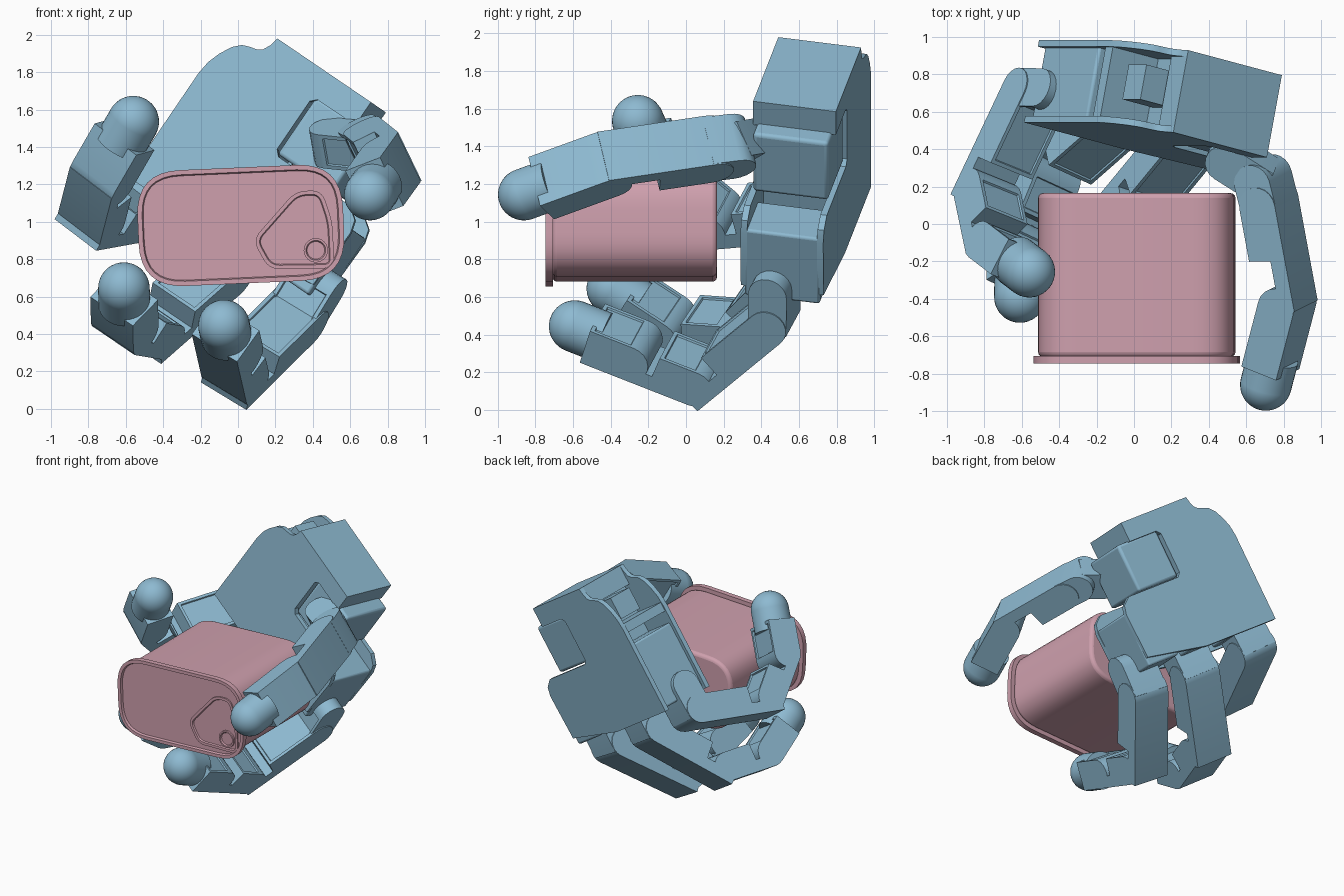
import bpy, bmesh
from math import cos, sin, acos, atan2, pi, radians
from mathutils import Vector, Matrix

if "Cube" in bpy.data.objects:
    bpy.data.objects.remove(bpy.data.objects["Cube"])


def material(name, rgb):
    m = bpy.data.materials.new(name)
    m.use_nodes = True
    m.diffuse_color = (*rgb, 1)
    m.node_tree.nodes["Principled BSDF"].inputs["Base Color"].default_value = (*rgb, 1)
    return m


BLUE = material("steel blue", (0.27, 0.49, 0.64))
PINK = material("dusty pink", (0.62, 0.35, 0.42))


def frame(x, y, z, origin):
    m = Matrix((x, y, z)).transposed().to_4x4()
    m.translation = origin
    return m


def finish(name, bm, mat, matrix):
    bmesh.ops.recalc_face_normals(bm, faces=bm.faces)
    me = bpy.data.meshes.new(name)
    bm.to_mesh(me)
    bm.free()
    me.materials.append(mat)
    ob = bpy.data.objects.new(name, me)
    ob.matrix_world = matrix
    bpy.context.collection.objects.link(ob)
    ob.select_set(True)
    bpy.context.view_layer.objects.active = ob
    return ob


def prism(name, pts, z0, z1, matrix, mat=BLUE, inset=None, bevel=0):
    """Extrude a 2D outline from z0 to z1; inset = (direction, width, depth)."""
    bm = bmesh.new()
    face = bm.faces.new([bm.verts.new((p[0], p[1], z0)) for p in pts])
    ext = bmesh.ops.extrude_face_region(bm, geom=[face])["geom"]
    bmesh.ops.translate(bm, vec=(0, 0, z1 - z0),
                        verts=[g for g in ext if isinstance(g, bmesh.types.BMVert)])
    bmesh.ops.recalc_face_normals(bm, faces=bm.faces)
    if inset:
        d, width, depth = inset
        target = max(bm.faces, key=lambda f: f.normal.dot(Vector(d)) * f.calc_area())
        bmesh.ops.inset_region(bm, faces=[target], thickness=width, depth=0)
        bmesh.ops.inset_region(bm, faces=[target], thickness=0.006, depth=-depth)
    ob = finish(name, bm, mat, matrix)
    if bevel:
        mod = ob.modifiers.new("soft edges", "BEVEL")
        mod.width, mod.segments = bevel, 3
        mod.limit_method, mod.angle_limit = "ANGLE", radians(40)
    return ob


def rect(x0, x1, y0, y1):
    return [(x0, y0), (x1, y0), (x1, y1), (x0, y1)]


def rounded(pts, k, n=8):
    """Blend every corner of a polygon with a short curve."""
    out = []
    for i, p in enumerate(pts):
        c = Vector(p)
        a = c + (Vector(pts[i - 1]) - c).normalized() * k
        b = c + (Vector(pts[(i + 1) % len(pts)]) - c).normalized() * k
        for j in range(n + 1):
            t = j / n
            out.append(a * (1 - t) ** 2 + c * 2 * t * (1 - t) + b * t * t)
    return out


# Palm frame: across the palm, towards the fingers, towards the back of the hand
T = Vector((0.178, 0.977, -0.122)).normalized()
W = Vector((0.809, -0.21, -0.55))
W = (W - T * W.dot(T)).normalized()
L = T.cross(W)
PALM = frame(W, L, T, Vector((0.21, 0.49, 1.98)))
THICK = 0.45

# Palm: two outer plates with a thumb notch, a wrist block and inner walls
outline = [(0, 0), (-0.01, 0.05), (-0.03, 0.09), (-0.06, 0.11), (-0.1, 0.12),
           (-0.14, 0.135), (-0.18, 0.175), (-0.215, 0.24), (-0.24, 0.31), (-0.25, 0.39),
           (-0.25, 1.06), (0.4, 1.06), (0.92, 0.98), (0.93, 0.64), (0.91, 0.57),
           (0.84, 0.52), (0.37, 0.52), (0.34, 0.49), (0.34, 0.18), (0.37, 0.15),
           (0.62, 0.15), (0.62, 0)]
prism("palm_front_plate", outline, 0, 0.035, PALM)
prism("palm_back_plate", outline, THICK - 0.035, THICK, PALM)
prism("wrist_block", rect(0, 0.62, 0, 0.15), 0, THICK, PALM)
prism("palm_core", rect(0.06, 0.34, 0.15, 0.9), 0.03, 0.42, PALM)
prism("palm_side_rib", rect(-0.24, 0.06, 0.36, 0.43), 0.03, 0.42, PALM)
prism("inner_motor", rect(-0.14, 0.06, 0.16, 0.33), 0.15, 0.34, PALM)
prism("thumb_motor", rect(0.35, 0.72, 0.14, 0.51), 0.02, 0.43, PALM, bevel=0.02)
for i, (a, b) in enumerate(((-0.08, 0.52), (0.38, 0.6), (0.785, 0.62))):
    prism(f"finger_motor_{i + 1}", rect(a - 0.14, a + 0.14, b, 1.04), 0.02, 0.43,
          PALM, bevel=0.015)

# Finger links: a motor body rounded at the joint, with a back plate to the next joint
HALF, WIDE, RAD = 0.106, 0.147, 0.138


def link(name, p0, p1, lat, far=0.08, body=0.6, wide=WIDE):
    e = (p1 - p0).normalized()
    n = e.cross(lat).normalized()
    length = (p1 - p0).length
    arc = [(HALF * cos(t), HALF * sin(t))
           for t in (pi / 2 + pi * i / 10 for i in range(11))]
    end = length + far
    if body < 1:
        pts = arc + [(length * body, -HALF), (length * body + 0.01, 0.02),
                     (end, 0.02), (end, HALF)]
    else:
        pts = arc + [(end, -HALF), (end, HALF)]
    return prism(name, pts, -wide, wide, frame(e, n, e.cross(n), p0),
                 inset=((0, -1, 0), 0.03, 0.01))


def fingertip(name, base, tip):
    e = (tip - base).normalized()
    bm = bmesh.new()
    bmesh.ops.create_uvsphere(bm, u_segments=32, v_segments=20, radius=RAD)
    bmesh.ops.create_cone(bm, cap_ends=True, segments=32, radius1=RAD, radius2=RAD,
                          depth=0.16, matrix=Matrix.Translation((0, 0, -0.08)))
    finish(name, bm, BLUE, Matrix.Translation(tip) @ e.to_track_quat("Z", "Y").to_matrix().to_4x4())


LEN = (0.595, 0.37, 0.35)


def finger(name, knuckle, tip, bend, fan):
    """Curl a three-link finger from its knuckle so that it ends at tip."""
    k, tip = PALM @ Vector(knuckle), Vector(tip)
    u = (L + W * fan).normalized()
    v = tip - k
    v = (v - u * v.dot(u)).normalized()
    lat = u.cross(v)

    def ray(angle):
        return u * cos(angle) + v * sin(angle)

    j2 = k + ray(radians(bend)) * LEN[0]
    r = tip - j2
    c = (LEN[1] ** 2 + r.length_squared - LEN[2] ** 2) / (2 * LEN[1] * r.length)
    j3 = j2 + ray(atan2(r.dot(v), r.dot(u)) - acos(max(-1, min(1, c)))) * LEN[1]
    link(name + "_base", k - u * 0.2, k, lat, far=0.03, body=1, wide=0.14)
    link(name + "_lower_link", k, j2, lat, body=0.7)
    link(name + "_middle_link", j2, j3, lat, far=0.02)
    link(name + "_end_link", j3, tip, lat, far=-0.1, body=1)
    fingertip(name + "_tip", j3, tip)


finger("first_finger", (-0.14, 1.17, 0.175), (-0.56, -0.255, 1.535), 72, -0.05)
finger("second_finger", (0.41, 1.18, 0.175), (-0.61, -0.39, 0.645), 36, 0)
finger("third_finger", (0.894, 1.17, 0.175), (-0.075, -0.59, 0.445), 42, 0.05)

# Thumb
root, t1, t2, t3 = (Vector(p) for p in ((0.69, 0.24, 1.40), (0.72, 0.12, 1.385),
                                        (0.82, -0.42, 1.305), (0.705, -0.86, 1.145)))
lat = (t2 - t1).cross(t3 - t2).normalized()
link("thumb_mount", Vector((0.50, 0.36, 1.42)), root, lat, far=0.02, body=1, wide=0.1)
link("thumb_base", root, t1, lat, far=0.02, body=1, wide=0.14)
link("thumb_lower_link", t1, t2, lat, far=0.03, body=0.52)
link("thumb_end_link", t2, t3, lat, far=-0.1, body=1)
fingertip("thumb_tip", t2, t3)

# Tin can: body, front rim with sunken lid, and pull tab
tilt = radians(2.5)
CAN = frame(Vector((cos(tilt), 0, sin(tilt))), Vector((-sin(tilt), 0, cos(tilt))),
            Vector((0, -1, 0)), Vector((0.015, 0, 0.98)))


def can_outline(w, h, k):
    return rounded(rect(-w / 2, w / 2, -h / 2, h / 2), k)


prism("can_body", can_outline(1.05, 0.57, 0.22), -0.165, 0.71, CAN, PINK, bevel=0.025)
prism("can_rim", can_outline(1.10, 0.62, 0.24), 0.705, 0.745, CAN, PINK,
      inset=((0, 0, 1), 0.025, 0.018))
tab = [(0.06, -0.08), (0.14, -0.24), (0.49, -0.25), (0.49, 0.0), (0.44, 0.17), (0.3, 0.17)]
prism("pull_tab", rounded(tab, 0.06), 0.71, 0.738, CAN, PINK,
      inset=((0, 0, 1), 0.02, 0.012))
ring = [(0.395 + 0.065 * cos(i * pi / 12), -0.15 + 0.065 * sin(i * pi / 12)) for i in range(24)]
prism("tab_rivet", ring, 0.71, 0.742, CAN, PINK, inset=((0, 0, 1), 0.012, 0.01))

bpy.ops.object.shade_smooth_by_angle(angle=radians(35))
